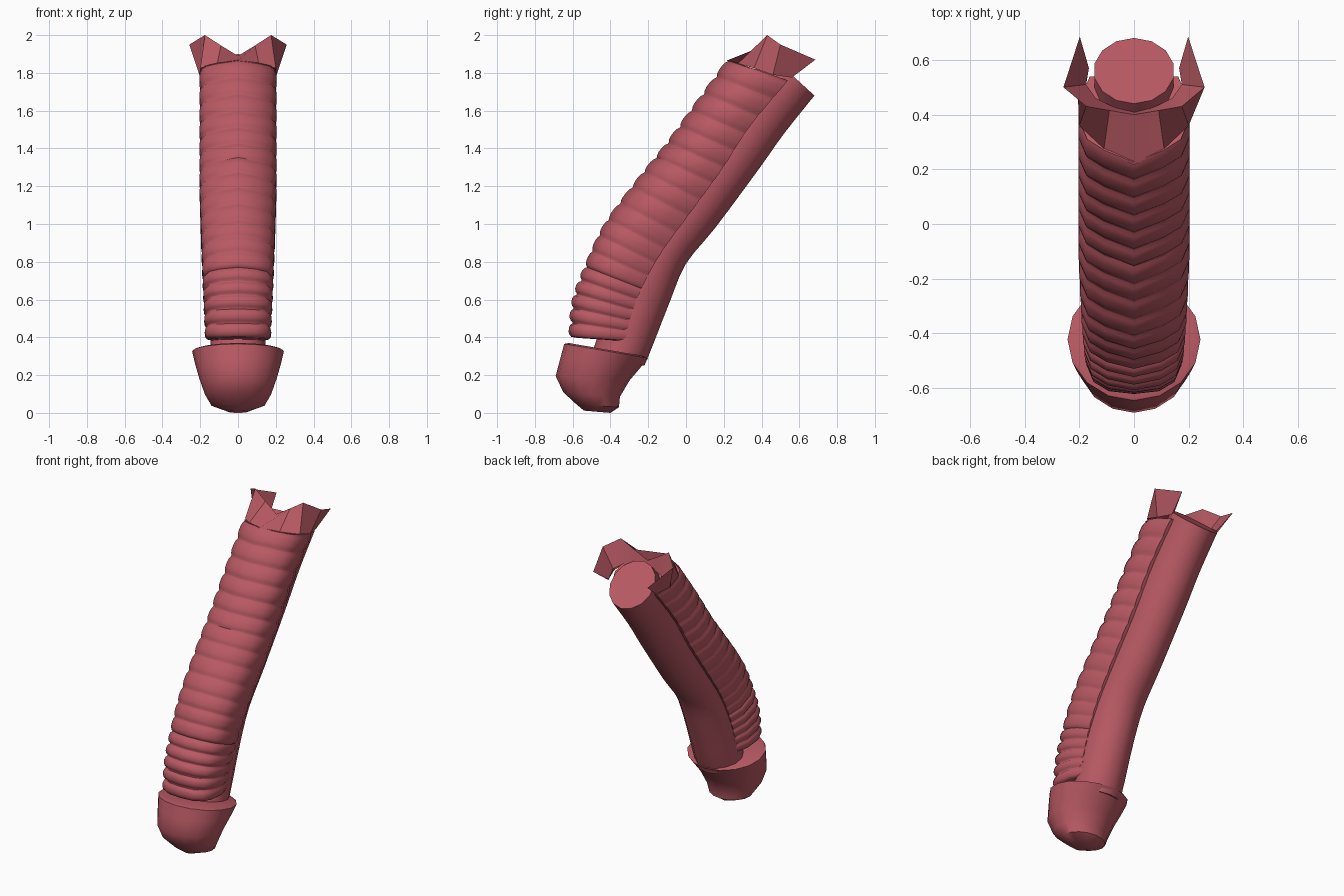
import bpy, math
from mathutils import Vector

if "Cube" in bpy.data.objects:
    bpy.data.objects.remove(bpy.data.objects["Cube"])

red = bpy.data.materials.new("dusty red")
red.diffuse_color = (0.48, 0.10, 0.125, 1)
red.use_nodes = True
red.node_tree.nodes["Principled BSDF"].inputs["Base Color"].default_value = red.diffuse_color


def finish(name, verts, faces, angle=40):
    me = bpy.data.meshes.new(name)
    me.from_pydata([tuple(v) for v in verts], [], faces)
    me.materials.append(red)
    ob = bpy.data.objects.new(name, me)
    bpy.context.collection.objects.link(ob)
    bpy.ops.object.select_all(action='DESELECT')
    ob.select_set(True)
    bpy.context.view_layer.objects.active = ob
    bpy.ops.object.mode_set(mode='EDIT')
    bpy.ops.mesh.select_all(action='SELECT')
    bpy.ops.mesh.normals_make_consistent(inside=False)
    bpy.ops.object.mode_set(mode='OBJECT')
    bpy.ops.object.shade_smooth_by_angle(angle=math.radians(angle))
    return ob


def loft(name, rings, angle=40):
    """Skin closed rings of equal size and cap both ends."""
    n = len(rings[0])
    verts = [p for r in rings for p in r]
    faces = [(a * n + i, a * n + (i + 1) % n, (a + 1) * n + (i + 1) % n, (a + 1) * n + i)
             for a in range(len(rings) - 1) for i in range(n)]
    faces += [tuple(range(n))[::-1], tuple(range(len(verts) - n, len(verts)))]
    return finish(name, verts, faces, angle)


def spline(pts, t):
    """Catmull-Rom point on a (y, z) path, t in 0..1."""
    s = t * (len(pts) - 1)
    i = min(int(s), len(pts) - 2)
    u = s - i
    P = [Vector(p) for p in pts]
    b, c = P[i], P[i + 1]
    a = P[i - 1] if i else 2 * b - c
    d = P[i + 2] if i + 2 < len(P) else 2 * c - b
    return 0.5 * (2 * b + (c - a) * u + (2 * a - 5 * b + 4 * c - d) * u * u
                  + (3 * b - a - 3 * c + d) * u ** 3)


# ribbed sleeve: front and back edge paths in the side view
front = [(-.62, .40), (-.60, .60), (-.53, .79), (-.43, 1.0), (-.27, 1.22),
         (-.11, 1.42), (.05, 1.64), (.22, 1.87)]
back = [(-.32, .38), (-.29, .52), (-.23, .67), (-.13, .85), (.03, 1.07),
        (.19, 1.29), (.34, 1.52), (.54, 1.76)]
low_sec = [(0, 0), (.09, .03), (.145, .14), (.17, .34), (.172, .7), (.14, 1)]
high_sec = [(0, 0), (.11, .14), (.175, .27), (.2, .46), (.2, .75), (.165, 1)]


def sleeve_ring(t, s):
    f, b = spline(front, t), spline(back, t)
    k = min(1, t * 1.7)
    half = []
    for (x0, v0), (x1, v1) in zip(low_sec, high_sec):
        x, v = x0 + (x1 - x0) * k, v0 + (v1 - v0) * k
        v = .85 + (v - .85) * s
        p = f + (b - f) * v
        half.append(Vector((x * s, p.x, p.y)))
    return half + [Vector((-p.x, p.y, p.z)) for p in half[:0:-1]]


RIBS = 18
rings = [sleeve_ring(0, .82)]
for r in range(RIBS):
    amp = .065 if r < 5 else (.035 if r < 12 else .045)
    for u, g in ((.04, 1), (.16, .4), (.36, 0), (.64, 0), (.84, .35), (.96, 1)):
        rings.append(sleeve_ring((r + u) / RIBS, 1.015 - amp * g))
rings.append(sleeve_ring(1, .98))
loft("ribbed_sleeve", rings, 50)

# round core tube behind the sleeve
core = [(-.36, .28), (-.32, .39), (-.24, .65), (-.13, .86), (.03, 1.08), (.25, 1.38), (.40, 1.60), (.56, 1.79)]
outer = [(-.22, .25), (-.175, .36), (-.085, .59), (.0, .79), (.155, .98), (.385, 1.29), (.52, 1.48), (.68, 1.68)]
rings = []
for j in range(22):
    c, o = spline(core, j / 21), spline(outer, j / 21)
    ring = []
    for i in range(14):
        a = 2 * math.pi * i / 14
        p = c + (o - c) * math.cos(a)
        ring.append((.148 * math.sin(a), p.x, p.y))
    rings.append(ring)
loft("core_tube", rings)

# end cap: front (y, z), back (y, z), half width of each ring
cap = [((-.54, .012), (-.40, .0), .05), ((-.58, .045), (-.355, .03), .14),
       ((-.65, .11), (-.35, .085), .175), ((-.69, .195), (-.30, .17), .205),
       ((-.665, .29), (-.245, .235), .228), ((-.645, .365), (-.20, .29), .243),
       ((-.62, .37), (-.22, .30), .22)]
rings = []
for f, b, w in cap:
    f, b = Vector(f), Vector(b)
    ring = []
    for i in range(16):
        a = 2 * math.pi * i / 16
        p = (f + b) / 2 + (f - b) / 2 * math.cos(a)
        ring.append((w * math.sin(a), p.x, p.y))
    rings.append(ring)
loft("end_cap", rings, 45)

# winged collar: outer base, rim and inner wall of one half, mirrored
base = [(0, .215, 1.865), (.11, .275, 1.85), (.2, .36, 1.825), (.205, .46, 1.79), (.175, .56, 1.775)]
rim = [(0, .40, 1.89), (.09, .415, 1.945), (.175, .43, 2.0), (.258, .50, 1.95), (.198, .685, 1.87)]
inner = [(0, .41, 1.86), (.08, .43, 1.85), (.14, .46, 1.85), (.175, .51, 1.83), (.165, .57, 1.785)]
verts = base + rim + inner
faces = []
for i in range(4):
    faces += [(i, i + 1, i + 6, i + 5), (i + 5, i + 6, i + 11, i + 10), (i + 10, i + 11, i + 1, i)]
faces.append((4, 14, 9))
n = len(verts)
centre = {0, 5, 10}
verts += [(-x, y, z) for x, y, z in verts]
faces += [tuple((k if k in centre else k + n) for k in f[::-1]) for f in faces]
finish("winged_collar", verts, faces, 35)
